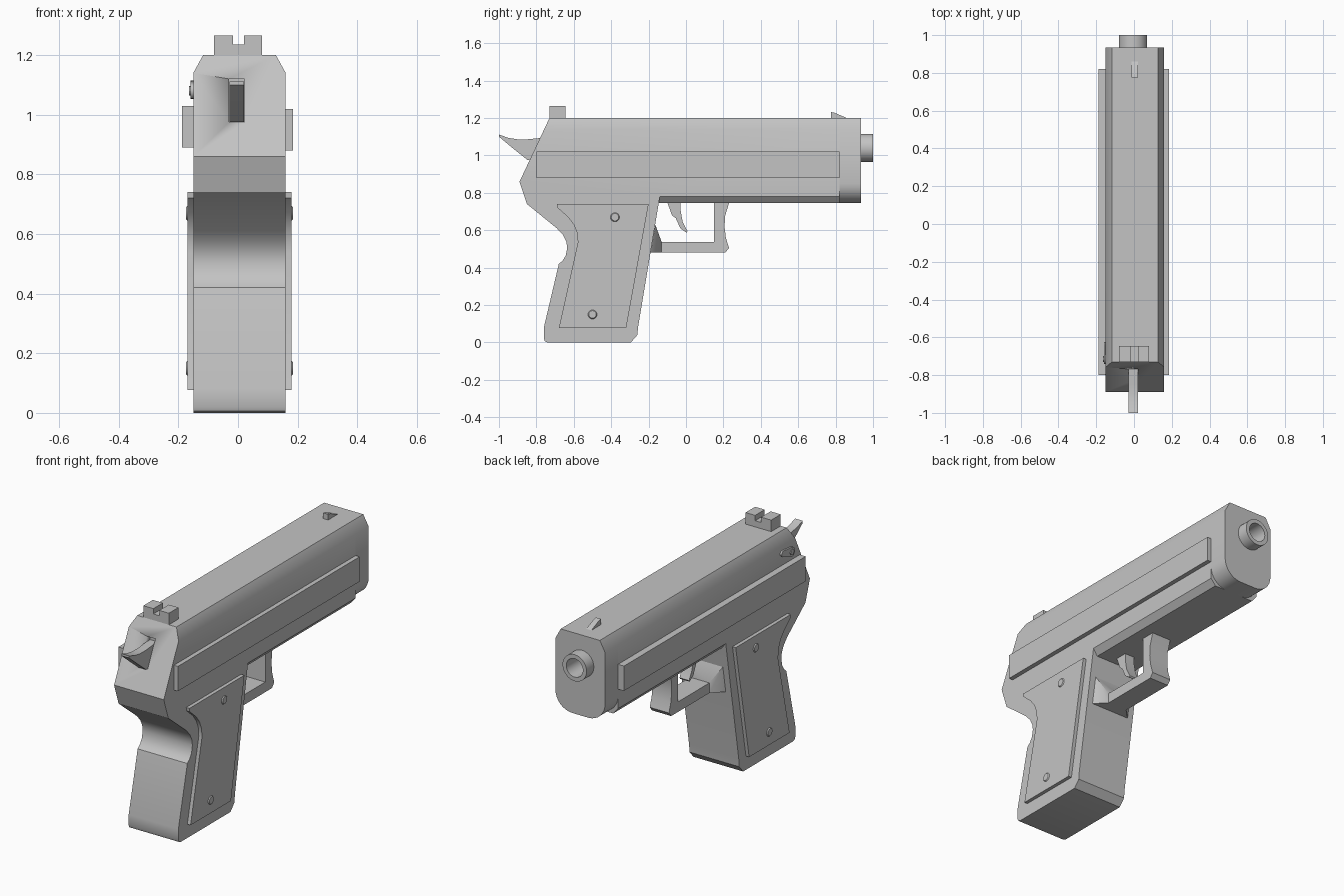
import bpy, bmesh, math
from mathutils import Matrix, Vector

if "Cube" in bpy.data.objects:
    bpy.data.objects.remove(bpy.data.objects["Cube"], do_unlink=True)

MID, HALF = 0.005, 0.155
LEFT, RIGHT = MID - HALF, MID + HALF

grey = bpy.data.materials.new("metal grey")
grey.use_nodes = True
grey.diffuse_color = (0.55, 0.55, 0.55, 1)
grey.node_tree.nodes["Principled BSDF"].inputs["Base Color"].default_value = grey.diffuse_color


def finish(name, bm):
    """Turn a bmesh into an object with smooth shading and sharp corners."""
    bmesh.ops.recalc_face_normals(bm, faces=bm.faces)
    mesh = bpy.data.meshes.new(name)
    bm.to_mesh(mesh)
    bm.free()
    mesh.materials.append(grey)
    for p in mesh.polygons:
        p.use_smooth = True
    mesh.set_sharp_from_angle(angle=math.radians(30))
    ob = bpy.data.objects.new(name, mesh)
    bpy.context.collection.objects.link(ob)
    return ob


def prism_mesh(points, lo, hi, axis="x"):
    """Extrude a (y, z) profile along x, or an (x, z) profile along y."""
    bm = bmesh.new()
    place = (lambda p, d: (d, p[0], p[1])) if axis == "x" else (lambda p, d: (p[0], d, p[1]))
    a = [bm.verts.new(place(p, lo)) for p in points]
    b = [bm.verts.new(place(p, hi)) for p in points]
    bm.faces.new(a)
    bm.faces.new(b[::-1])
    for i in range(len(points)):
        j = (i + 1) % len(points)
        bm.faces.new((a[i], b[i], b[j], a[j]))
    return bm


def prism(name, points, lo, hi, axis="x"):
    return finish(name, prism_mesh(points, lo, hi, axis))


def box(name, x, y, z):
    return prism(name, [(y[0], z[0]), (y[1], z[0]), (y[1], z[1]), (y[0], z[1])], *x)


def arc(cx, cz, r, start, end, n=8):
    angles = [math.radians(start + (end - start) * i / n) for i in range(n + 1)]
    return [(cx + r * math.cos(t), cz + r * math.sin(t)) for t in angles]


def lathe(name, profile, centre, seg=32):
    """Spin (radius, y) points round an axis along y."""
    bm = bmesh.new()
    vs = [bm.verts.new((r, y, 0)) for r, y in profile]
    es = [bm.edges.new(pair) for pair in zip(vs, vs[1:])]
    bmesh.ops.spin(bm, geom=vs + es, cent=(0, 0, 0), axis=(0, 1, 0),
                   angle=math.tau, steps=seg, use_duplicate=False)
    bmesh.ops.remove_doubles(bm, verts=bm.verts, dist=0.0001)
    bmesh.ops.translate(bm, verts=bm.verts, vec=centre)
    return finish(name, bm)


def cut(ob, cutter):
    cutter.hide_render = True
    mod = ob.modifiers.new("cut", "BOOLEAN")
    mod.operation, mod.solver, mod.object = "DIFFERENCE", "EXACT", cutter
    bpy.context.view_layer.objects.active = ob
    bpy.ops.object.modifier_apply(modifier=mod.name)
    bpy.data.objects.remove(cutter, do_unlink=True)


# Body and grip, with the long top edges chamfered
backstrap = [(-0.85, 0.74), (-0.69, 0.61), (-0.658, 0.575), (-0.64, 0.54), (-0.635, 0.505),
             (-0.643, 0.465), (-0.66, 0.437), (-0.68, 0.42)]
outline = ([(-0.73, 1.2), (-0.89, 0.86)] + backstrap
           + [(-0.76, 0.08), (-0.76, 0.02), (-0.754, 0.006), (-0.74, 0), (-0.295, 0),
              (-0.26, 0.04), (-0.256, 0.085), (-0.14, 0.78), (0.82, 0.78), (0.82, 1.2)])
bm = prism_mesh(outline, LEFT, RIGHT)
for side in (-1, 1):
    res = bmesh.ops.bisect_plane(
        bm, geom=bm.verts[:] + bm.edges[:] + bm.faces[:],
        plane_co=(MID + side * HALF, 0, 1.14), plane_no=(side * 0.06, 0, 0.033), clear_outer=True)
    rim = [e for e in res["geom_cut"] if isinstance(e, bmesh.types.BMEdge)]
    bmesh.ops.holes_fill(bm, edges=rim, sides=0)
body = finish("body_and_grip", bm)
cut(body, box("hammer_slot_cutter", (-0.03, 0.022), (-1, -0.74), (0.975, 1.12)))

# Chamfered rail under the slide
prism("under_rail", [(LEFT, 0.78), (LEFT + 0.03, 0.745), (RIGHT - 0.03, 0.745), (RIGHT, 0.78)],
      -0.145, 0.82, "y")

# Nose with rounded lower corners, bored for the barrel
R = 0.105
nose_outline = (arc(LEFT + R, 0.745 + R, R, 180, 270) + arc(RIGHT - R, 0.745 + R, R, 270, 360)
                + [(RIGHT, 1.14), (RIGHT - 0.033, 1.2), (LEFT + 0.033, 1.2), (LEFT, 1.14)])
nose = prism("nose", nose_outline, 0.82, 0.935, "y")
bore = (-0.005, 0, 1.04)
cut(nose, lathe("bore_cutter", [(0, 0.835), (0.06, 0.835), (0.06, 1.1), (0, 1.1)], bore))
lathe("barrel", [(0.075, 0.93), (0.075, 1), (0.052, 1), (0.052, 0.84), (0, 0.84)], bore)

# Sights
prism("rear_sight", [(-0.08, 1.2), (0.08, 1.2), (0.08, 1.265), (0.02, 1.265), (0.02, 1.235),
                     (-0.017, 1.235), (-0.017, 1.265), (-0.08, 1.265)], -0.73, -0.645, "y")
prism("front_sight", [(0.775, 1.2), (0.775, 1.232), (0.795, 1.228), (0.86, 1.2)], -0.012, 0.02)

# Hammer
prism("hammer", [(-1, 1.112), (-0.95, 1.094), (-0.9, 1.086), (-0.85, 1.086), (-0.79, 1.092),
                 (-0.742, 1.092), (-0.742, 0.976), (-0.848, 0.976), (-0.93, 1.042), (-1, 1.1)],
      -0.028, 0.02)

# Long side plates
box("right_side_plate", (RIGHT, 0.185), (-0.8, 0.82), (0.88, 1.02))
box("left_side_plate", (-0.187, LEFT), (-0.8, 0.82), (0.89, 1.03))

# Grip panels and their screws
panel = [(-0.68, 0.077), (-0.32, 0.077), (-0.2, 0.74), (-0.69, 0.74), (-0.687, 0.72),
         (-0.63, 0.67), (-0.6, 0.63), (-0.582, 0.585), (-0.578, 0.535)]
for name, side in (("left", -1), ("right", 1)):
    face = MID + side * HALF
    prism(name + "_grip_panel", panel, *sorted((face, face + side * 0.02)))
    for spot, y, z in (("upper", -0.38, 0.67), ("lower", -0.5, 0.15)):
        bm = bmesh.new()
        bmesh.ops.create_cone(bm, cap_ends=True, segments=20, radius1=0.025, radius2=0.02, depth=0.006,
                              matrix=Matrix.Translation((face + side * 0.022, y, z))
                              @ Matrix.Rotation(side * math.pi / 2, 4, "Y"))
        finish(f"{name}_{spot}_screw", bm)

# Safety lever on the left
bm = prism_mesh(arc(-0.64, 1.098, 0.016, -90, 90) + arc(-0.715, 1.08, 0.027, 90, 270),
                LEFT - 0.01, LEFT)
finish("safety_lever", bm)
prism("safety_thumb_ridge", arc(-0.715, 1.08, 0.016, 0, 330, 11), LEFT - 0.014, LEFT)

# Trigger guard and its flared root against the grip
G = 0.06
prism("trigger_guard", [(-0.13, 0.48), (0.21, 0.48), (0.23, 0.505), (0.213, 0.56), (0.206, 0.62),
                        (0.21, 0.68), (0.23, 0.745), (0.15, 0.745), (0.15, 0.537), (-0.13, 0.537)],
      MID - G, MID + G)
bm = bmesh.new()
for half, y, z in ((0.12, -0.19, 0.48), (0.12, -0.164, 0.63), (G, -0.13, 0.48), (G, -0.13, 0.537)):
    for s in (-1, 1):
        bm.verts.new((MID + s * half, y, z))
bmesh.ops.convex_hull(bm, input=bm.verts)
finish("trigger_guard_root", bm)

# Trigger
prism("trigger", [(-0.1, 0.75), (-0.03, 0.75), (-0.028, 0.7), (-0.018, 0.645), (0.008, 0.595),
                  (0.003, 0.587), (-0.03, 0.61), (-0.055, 0.665), (-0.075, 0.68)],
      MID - 0.03, MID + 0.03)
